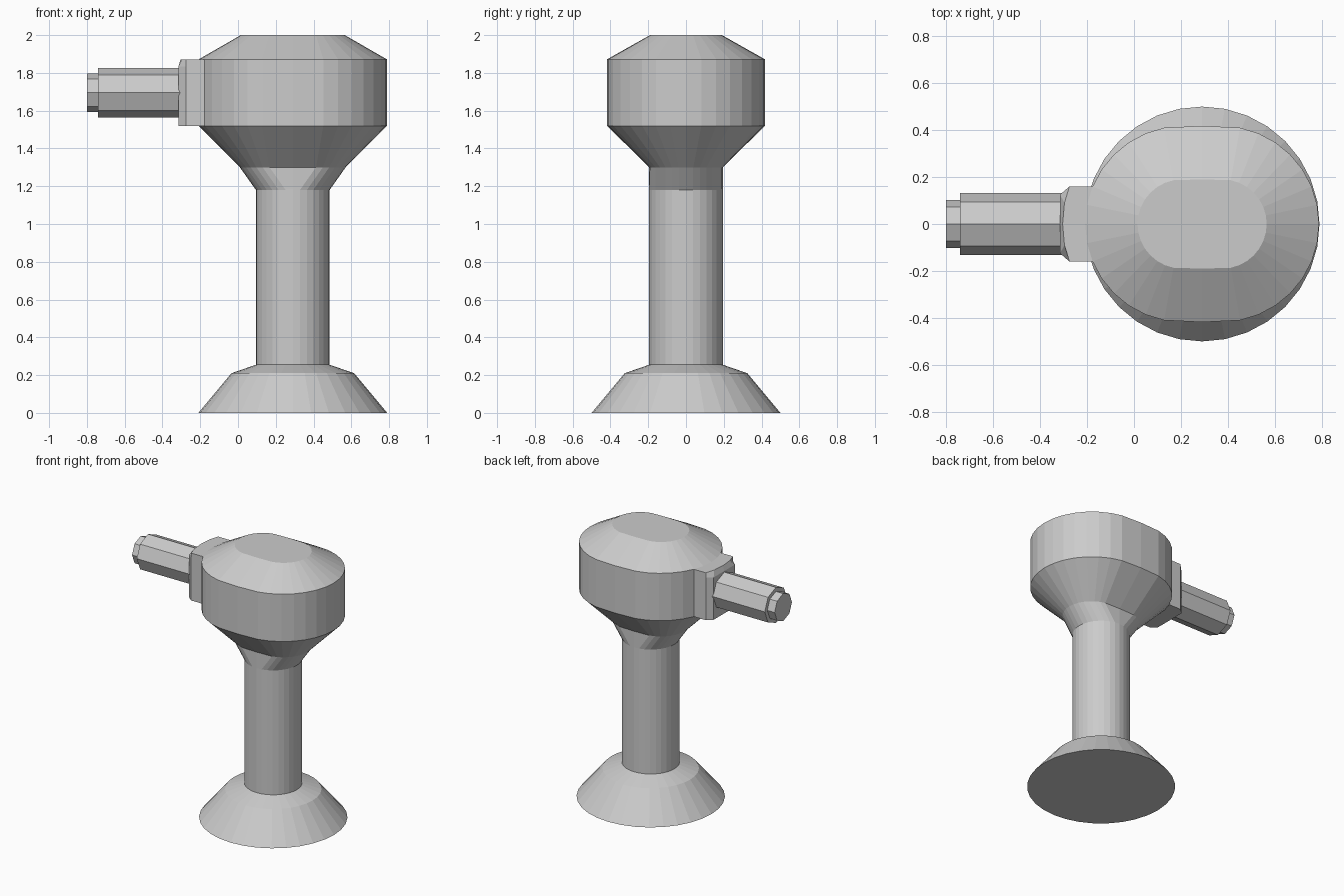
import bpy, bmesh
from math import cos, sin, tau
from mathutils import Vector

if "Cube" in bpy.data.objects:
    bpy.data.objects.remove(bpy.data.objects["Cube"])

CX = 0.29      # axis of the pillar
TZ = 1.695     # axis of the nozzle


def loft(name, rings):
    """Skin a list of equal-length rings and cap both ends."""
    bm = bmesh.new()
    loops = [[bm.verts.new(p) for p in r] for r in rings]
    n = len(loops[0])
    for a, b in zip(loops, loops[1:]):
        for i in range(n):
            j = (i + 1) % n
            bm.faces.new((a[i], a[j], b[j], b[i]))
    bm.faces.new(loops[0])
    bm.faces.new(loops[-1])
    bmesh.ops.recalc_face_normals(bm, faces=bm.faces)
    me = bpy.data.meshes.new(name)
    bm.to_mesh(me)
    bm.free()
    ob = bpy.data.objects.new(name, me)
    bpy.context.collection.objects.link(ob)
    return ob


def oval(r, z, stretch=0.0, n=32):
    """Horizontal circle, its halves pushed apart along x."""
    pts = []
    for i in range(n):
        c, s = cos(tau * i / n), sin(tau * i / n)
        side = 0 if abs(c) < 1e-6 else (1 if c > 0 else -1)
        pts.append(Vector((CX + r * c + side * stretch, r * s, z)))
    return pts


def octagon(r, x):
    return [Vector((x, r * cos(tau * i / 8), TZ + r * sin(tau * i / 8))) for i in range(8)]


# flared foot and pillar
loft("foot", [oval(0.5, 0), oval(0.325, 0.21), oval(0.195, 0.255)])
loft("pillar", [oval(0.195, 0.25), oval(0.195, 1.185)])

# oval head: neck flare, funnel, drum and chamfered top
loft("head", [oval(0.195, 1.18), oval(0.195, 1.30, 0.085), oval(0.418, 1.52, 0.08),
              oval(0.418, 1.872, 0.08), oval(0.19, 2.0, 0.085)])

# collar joining the nozzle to the head, with a bowed upper front edge
low = [(-0.05, -0.16), (-0.275, -0.16), (-0.315, -0.125), (-0.315, 0),
       (-0.315, 0.125), (-0.275, 0.16), (-0.05, 0.16)]
high = [(-0.05, -0.16), (-0.275, -0.16), (-0.296, -0.09), (-0.304, 0),
        (-0.296, 0.09), (-0.275, 0.16), (-0.05, 0.16)]
loft("collar", [[Vector((x, y, z)) for x, y in pts]
                for pts, z in ((low, 1.52), (low, 1.835), (high, 1.872))])

# eight-sided nozzle and its smaller tip
loft("nozzle", [octagon(0.132, -0.28), octagon(0.132, -0.74)])
loft("nozzle_tip", [octagon(0.102, -0.72), octagon(0.102, -0.80)])
